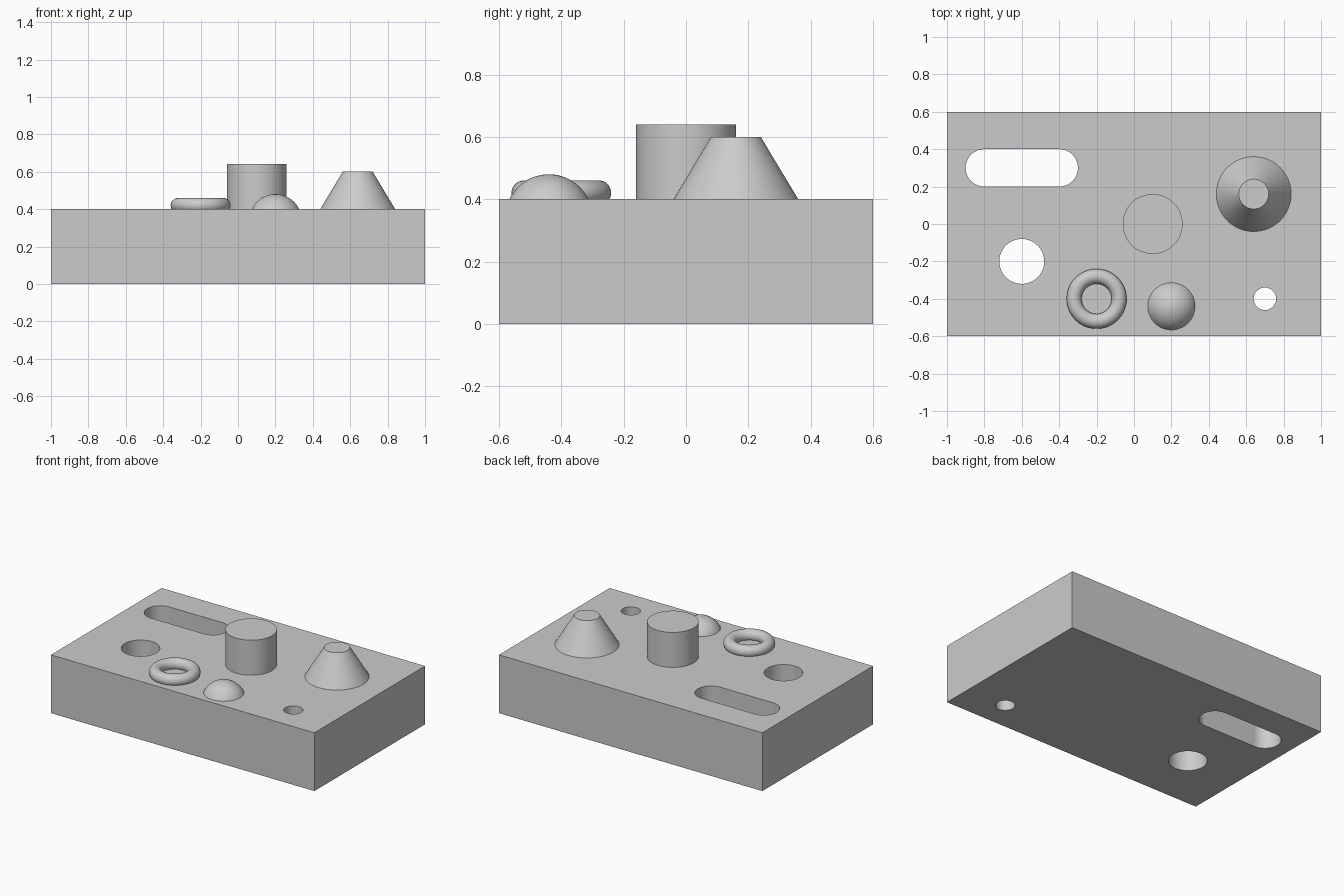
import bpy

if "Cube" in bpy.data.objects:
    bpy.data.objects.remove(bpy.data.objects["Cube"], do_unlink=True)

GREY = (0.6, 0.6, 0.6, 1)
grey = bpy.data.materials.new("light grey")
grey.use_nodes = True
grey.diffuse_color = GREY
grey.node_tree.nodes["Principled BSDF"].inputs["Base Color"].default_value = GREY

TOP = 0.4      # height of the block
SINK = 0.05    # how far the raised parts reach into the block
SIDES = 96


def finish(name):
    """Name, colour and smooth the part just added."""
    part = bpy.context.object
    part.name = part.data.name = name
    part.data.materials.clear()
    part.data.materials.append(grey)
    bpy.ops.object.shade_smooth_by_angle()
    return part


def box(name, size, location):
    bpy.ops.mesh.primitive_cube_add(size=1, location=location)
    bpy.context.object.scale = size
    bpy.ops.object.transform_apply(location=False, rotation=False, scale=True)
    return finish(name)


def round_part(name, x, y, bottom, top, radius, top_radius=None):
    """Upright cylinder, or a cut cone when the top radius differs."""
    bpy.ops.mesh.primitive_cone_add(
        vertices=SIDES, radius1=radius,
        radius2=radius if top_radius is None else top_radius,
        depth=top - bottom, location=(x, y, (top + bottom) / 2))
    return finish(name)


# Block
block = box("block", (2, 1.2, TOP), (0, 0, TOP / 2))

# Cutters for the two round holes and the slot, all going right through
cutters = [round_part(name, x, y, -0.1, TOP + 0.1, r) for name, x, y, r in (
    ("large_hole_cutter", -0.6, -0.2, 0.12),
    ("small_hole_cutter", 0.7, -0.4, 0.06),
    ("slot_left_end_cutter", -0.4, 0.3, 0.1),
    ("slot_right_end_cutter", -0.8, 0.3, 0.1))]
cutters.append(box("slot_middle_cutter", (0.4, 0.2, TOP + 0.24), (-0.6, 0.3, TOP / 2)))

bpy.ops.object.select_all(action="DESELECT")
block.select_set(True)
bpy.context.view_layer.objects.active = block
for cutter in cutters:
    cut = block.modifiers.new(cutter.name, "BOOLEAN")
    cut.operation, cut.solver, cut.object = "DIFFERENCE", "EXACT", cutter
    bpy.ops.object.modifier_apply(modifier=cut.name)
for cutter in cutters:
    bpy.data.objects.remove(cutter, do_unlink=True)
bpy.ops.object.shade_smooth_by_angle()

# Post and cut cone, the cone flaring on below the surface at the same slope
round_part("post", 0.1, 0, TOP - SINK, 0.64, 0.16)
round_part("cut_cone", 0.64, 0.16, TOP - SINK, 0.6, 0.2 + SINK * 0.6, 0.08)

# Ring, half sunk
bpy.ops.mesh.primitive_torus_add(
    major_radius=0.12, minor_radius=0.04, major_segments=SIDES,
    minor_segments=32, location=(-0.2, -0.4, TOP + 0.02))
finish("ring")

# Dome, the upper part of a sunk ball
bpy.ops.mesh.primitive_uv_sphere_add(
    radius=0.14, segments=64, ring_count=32, location=(0.2, -0.44, TOP - 0.06))
finish("dome")
